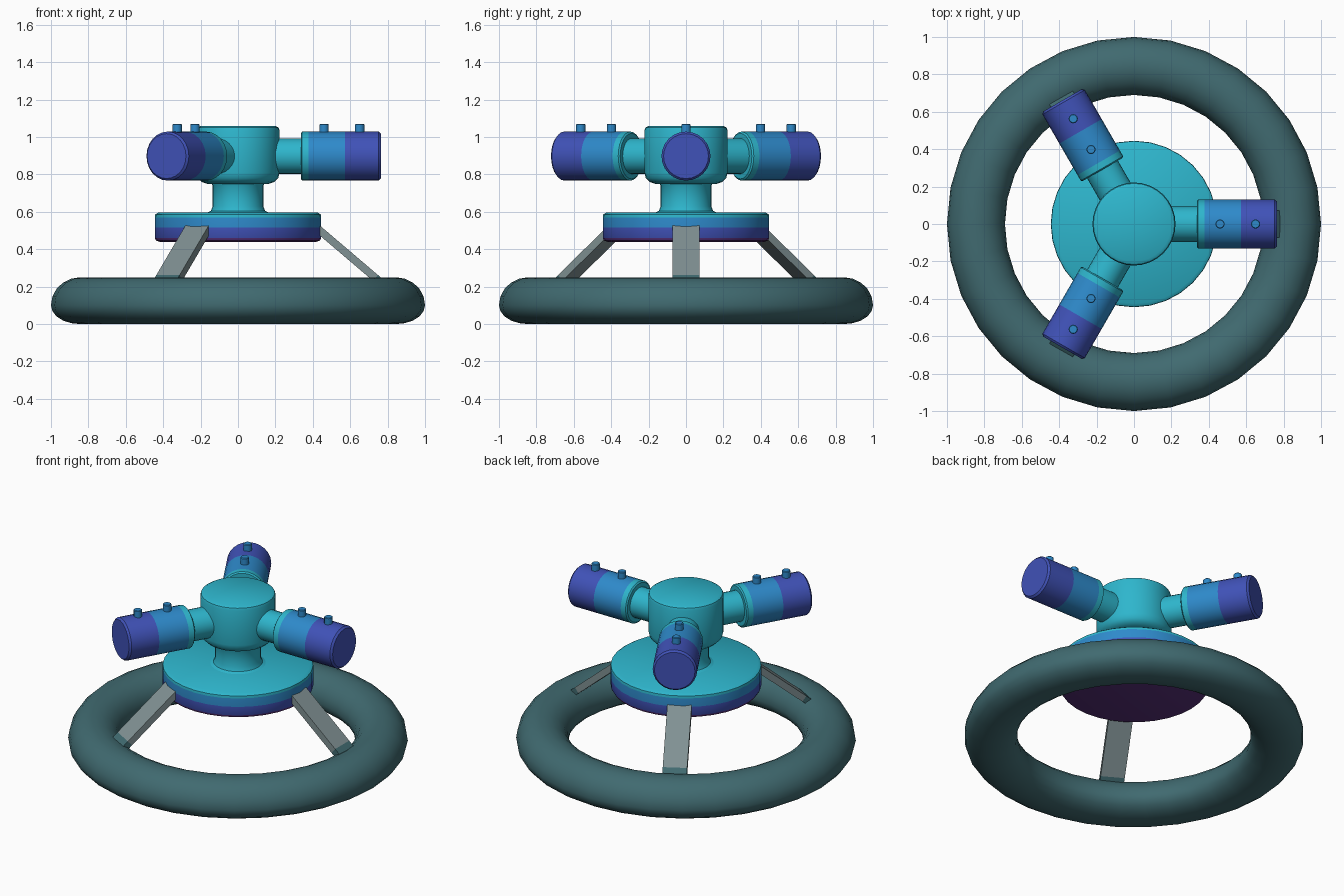
import bpy, bmesh, math
from mathutils import Matrix, Vector

if "Cube" in bpy.data.objects:
    bpy.data.objects.remove(bpy.data.objects["Cube"])


def mat(name, r, g, b):
    m = bpy.data.materials.new(name)
    lin = [((c / 255 + 0.055) / 1.055) ** 2.4 for c in (r, g, b)]
    m.diffuse_color = (*lin, 1)
    m.use_nodes = True
    m.node_tree.nodes["Principled BSDF"].inputs["Base Color"].default_value = m.diffuse_color
    return m


CYAN = mat("cyan", 46, 182, 205)
BLUE = mat("blue", 46, 138, 203)
INDIGO = mat("indigo", 64, 82, 184)
PURPLE = mat("purple", 88, 48, 122)
TEAL = mat("dark_teal", 64, 106, 112)
GREY = mat("grey", 128, 145, 147)


def finish(name, bm, mats, matrix=Matrix(), angle=35):
    bmesh.ops.recalc_face_normals(bm, faces=bm.faces)
    me = bpy.data.meshes.new(name)
    bm.to_mesh(me)
    bm.free()
    for m in mats:
        me.materials.append(m)
    me.transform(matrix)
    for p in me.polygons:
        p.use_smooth = True
    me.set_sharp_from_angle(angle=math.radians(angle))
    ob = bpy.data.objects.new(name, me)
    bpy.context.collection.objects.link(ob)
    return ob


def lathe(name, profile, mats, seg_mats, n=32, matrix=Matrix(), closed=False, angle=35):
    """Spin (radius, z) points round z; seg_mats holds one material slot per band."""
    bm = bmesh.new()
    rings = []
    for r, z in profile:
        if r == 0:
            rings.append([bm.verts.new((0, 0, z))] * n)
        else:
            rings.append([bm.verts.new((r * math.cos(2 * math.pi * i / n),
                                        r * math.sin(2 * math.pi * i / n), z)) for i in range(n)])
    if closed:
        rings.append(rings[0])
    for k in range(len(rings) - 1):
        a, b = rings[k], rings[k + 1]
        for i in range(n):
            j = (i + 1) % n
            quad = list(dict.fromkeys((a[i], a[j], b[j], b[i])))
            bm.faces.new(quad).material_index = seg_mats[k]
    return finish(name, bm, mats, matrix, angle)


# Base ring, flatter below than above
section = []
for i in range(20):
    t = 2 * math.pi * i / 20
    h = 0.15 if math.sin(t) > 0 else 0.10
    section.append((0.845 + 0.155 * math.cos(t), 0.10 + h * math.sin(t)))
lathe("base_ring", section, [TEAL], [0] * 20, closed=True, angle=60)

# Banded disc
lathe("disc", [(0, 0.44), (0.42, 0.44), (0.438, 0.446), (0.445, 0.46), (0.445, 0.515),
               (0.445, 0.57), (0.443, 0.585), (0.425, 0.597), (0, 0.597)],
      [PURPLE, INDIGO, BLUE, CYAN], [0, 0, 0, 1, 2, 3, 3, 3])

# Neck with a flared foot, and hub
lathe("neck", [(0.168, 0.595), (0.145, 0.605), (0.135, 0.63), (0.135, 0.74), (0.15, 0.765)],
      [CYAN], [0] * 4)
lathe("hub", [(0, 0.75), (0.165, 0.75), (0.195, 0.76), (0.215, 0.78), (0.222, 0.81),
              (0.222, 1.035), (0.217, 1.05), (0.20, 1.06), (0, 1.06)], [CYAN], [0] * 8)

for k in range(3):
    turn = Matrix.Rotation(k * 2 * math.pi / 3, 4, 'Z')
    # Lathe axis laid along the outward direction at arm height
    along = turn @ Matrix.Translation((0, 0, 0.898)) @ Matrix.Rotation(math.pi / 2, 4, 'Y')

    # Arm tube
    lathe(f"arm_{k}", [(0.095, 0.15), (0.095, 0.36)], [CYAN], [0], 24, along)

    # Nozzle with colour bands
    lathe(f"nozzle_{k}", [(0, 0.336), (0.122, 0.336), (0.131, 0.343), (0.131, 0.378), (0.131, 0.572),
                          (0.131, 0.752), (0.12, 0.764), (0, 0.764)],
          [CYAN, BLUE, INDIGO], [0, 0, 0, 1, 2, 2, 2], 24, along)

    # Knobs on top of the nozzle
    for j, r in enumerate((0.46, 0.65)):
        lathe(f"knob_{k}_{j}", [(0.025, 1.0), (0.025, 1.066), (0.021, 1.07), (0, 1.07)],
              [BLUE], [0] * 3, 12, turn @ Matrix.Translation((r, 0, 0)))

    # Slanted strut, teal where it meets the ring
    bm = bmesh.new()
    top, low = Vector((0.40, 0, 0.532)), Vector((0.79, 0, 0.20))
    d = (low - top).normalized()
    up = Vector((-d.z, 0, d.x)) * 0.0205
    loops = []
    for p in (top, top.lerp(low, 0.86), low):
        loops.append([bm.verts.new(p + up * s + Vector((0, w * 0.072, 0)))
                      for s, w in ((1, -1), (1, 1), (-1, 1), (-1, -1))])
    for s in range(2):
        for i in range(4):
            j = (i + 1) % 4
            f = bm.faces.new((loops[s][i], loops[s][j], loops[s + 1][j], loops[s + 1][i]))
            f.material_index = s
    bm.faces.new(loops[0])
    bm.faces.new(loops[2]).material_index = 1
    finish(f"strut_{k}", bm, [GREY, TEAL], turn)
